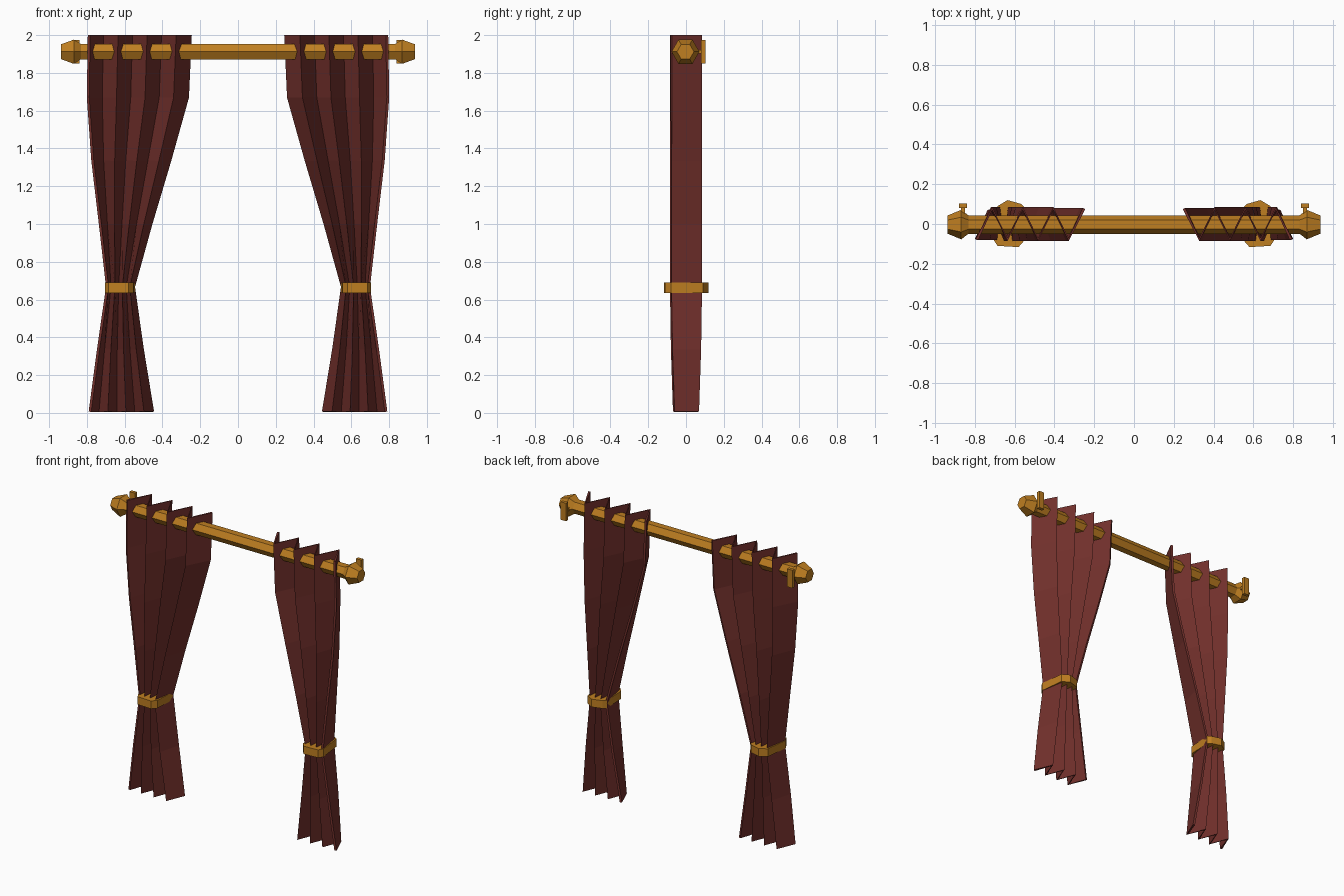
import bpy, bmesh, math

if "Cube" in bpy.data.objects:
    bpy.data.objects.remove(bpy.data.objects["Cube"])

def material(name, color):
    m = bpy.data.materials.new(name)
    m.diffuse_color = (*color, 1)
    m.use_nodes = True
    m.node_tree.nodes["Principled BSDF"].inputs["Base Color"].default_value = m.diffuse_color
    return m

CLOTH = material("maroon_cloth", (0.17, 0.03, 0.025))
GOLD = material("gold_metal", (0.52, 0.21, 0.015))
ROD_Z = 1.912

def make(name, verts, faces, mat):
    me = bpy.data.meshes.new(name)
    bm = bmesh.new()
    vs = [bm.verts.new(v) for v in verts]
    for f in faces:
        bm.faces.new([vs[i] for i in f])
    bmesh.ops.recalc_face_normals(bm, faces=bm.faces)
    bm.to_mesh(me)
    bm.free()
    me.materials.append(mat)
    ob = bpy.data.objects.new(name, me)
    bpy.context.collection.objects.link(ob)
    return ob

def loft(name, rings, mat):
    """Closed solid through rings of equal point count."""
    n = len(rings[0])
    verts = [p for r in rings for p in r]
    faces = [(k*n + i, k*n + (i+1) % n, (k+1)*n + (i+1) % n, (k+1)*n + i)
             for k in range(len(rings) - 1) for i in range(n)]
    faces += [tuple(range(n)), tuple(range((len(rings)-1)*n, len(rings)*n))]
    return make(name, verts, faces, mat)

def hex_ring(x, r):
    return [(x, -0.003 + r*math.cos(i*math.pi/3), ROD_Z + r*math.sin(i*math.pi/3))
            for i in range(6)]

def box(name, x0, x1, y0, y1, z0, z1, mat):
    return loft(name, [[(x0, y0, z), (x1, y0, z), (x1, y1, z), (x0, y1, z)]
                       for z in (z0, z1)], mat)

# Hexagonal rod
loft("curtain_rod", [hex_ring(-0.85, 0.046), hex_ring(0.85, 0.046)], GOLD)

# Curtain rows: height, outer x, inner x, fold depth
ROWS = [(2.0, 0.789, 0.251, 0.078), (1.67, 0.794, 0.266, 0.078),
        (1.335, 0.77, 0.36, 0.078), (1.0, 0.73, 0.46, 0.078),
        (0.667, 0.692, 0.552, 0.078), (0.335, 0.74, 0.505, 0.073),
        (0.006, 0.784, 0.451, 0.062)]
FOLDS = 8
# Tie band outline, seen from above
BAND = [(0.705, -0.08), (0.685, -0.11), (0.58, -0.116), (0.553, -0.085),
        (0.545, 0.08), (0.565, 0.1), (0.635, 0.12), (0.685, 0.09)]

for side, s in (("left", -1), ("right", 1)):
    # Finial
    loft(side + "_finial", [hex_ring(s*0.83, 0.045), hex_ring(s*0.868, 0.074),
                            hex_ring(s*0.938, 0.045)], GOLD)
    # Wall bracket: arm and plate
    box(side + "_bracket_arm", s*0.85, s*0.87, 0.0, 0.085, 1.902, 1.922, GOLD)
    box(side + "_bracket_plate", s*0.84, s*0.88, 0.08, 0.103, 1.85, 1.973, GOLD)
    # Pleated curtain
    verts = [(s*(a + (b - a)*i/(FOLDS - 1)), d if i % 2 else -d, z)
             for z, a, b, d in ROWS for i in range(FOLDS)]
    faces = [(k*FOLDS + i, k*FOLDS + i + 1, (k+1)*FOLDS + i + 1, (k+1)*FOLDS + i)
             for k in range(len(ROWS) - 1) for i in range(FOLDS - 1)]
    curtain = make(side + "_curtain", verts, faces, CLOTH)
    mod = curtain.modifiers.new("thickness", 'SOLIDIFY')
    mod.thickness = 0.014
    mod.offset = 0
    # Tie band
    loft(side + "_tie_band", [[(s*x, y, z) for x, y in BAND]
                              for z in (0.636, 0.69)], GOLD)
